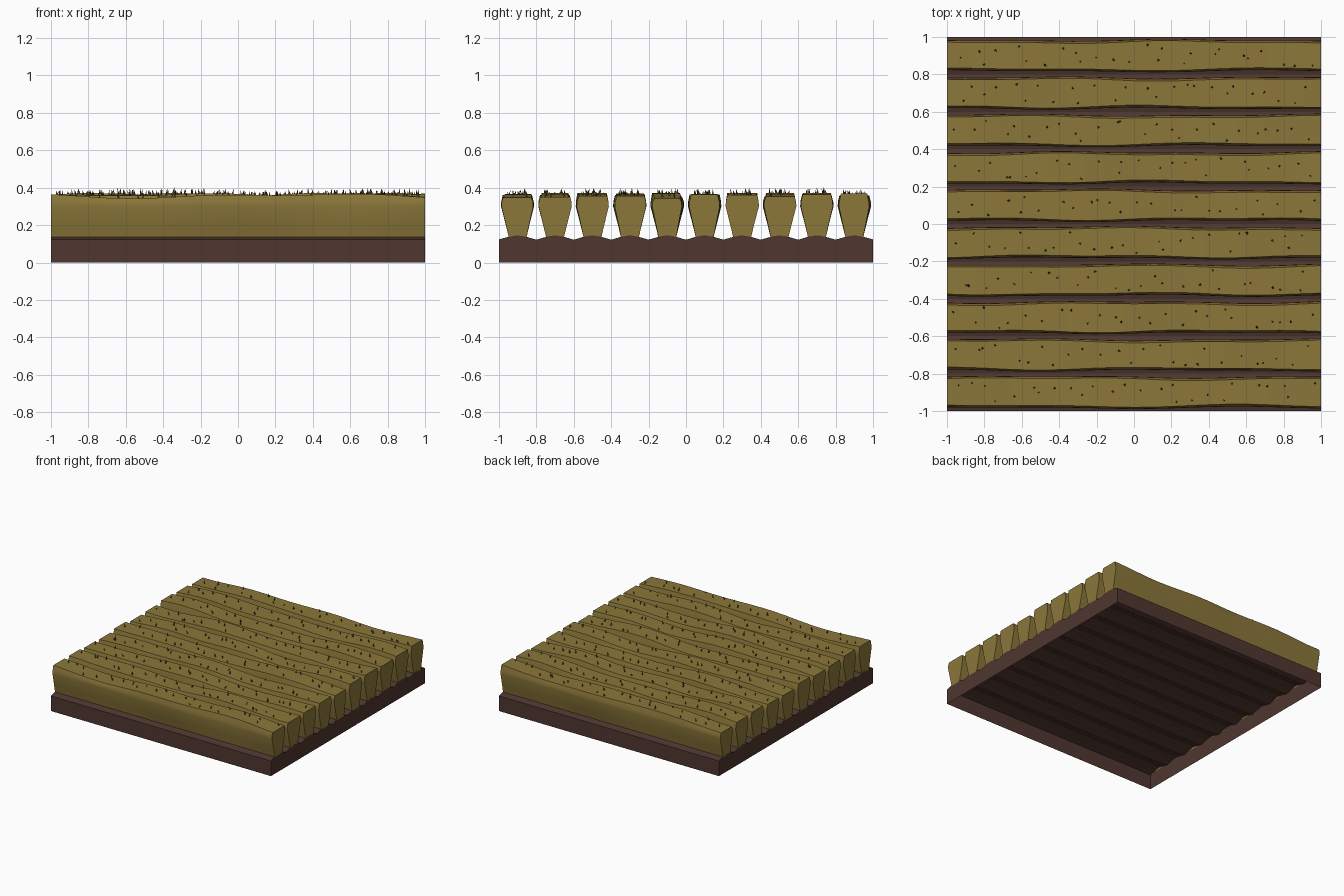
import bpy, bmesh, math, random

if "Cube" in bpy.data.objects:
    bpy.data.objects.remove(bpy.data.objects["Cube"])
random.seed(7)


def material(name, rgb):
    m = bpy.data.materials.new(name)
    m.diffuse_color = (*rgb, 1)
    m.use_nodes = True
    m.node_tree.nodes["Principled BSDF"].inputs["Base Color"].default_value = m.diffuse_color
    return m


SOIL = material("dark_soil", (0.08, 0.037, 0.029))
STRAW = material("olive_straw", (0.26, 0.185, 0.042))
STUBBLE = material("dark_stubble", (0.09, 0.07, 0.02))


def finish(bm, name, mat, smooth=None):
    me = bpy.data.meshes.new(name)
    bm.to_mesh(me)
    bm.free()
    me.materials.append(mat)
    ob = bpy.data.objects.new(name, me)
    bpy.context.collection.objects.link(ob)
    if smooth:
        bpy.ops.object.select_all(action='DESELECT')
        ob.select_set(True)
        bpy.context.view_layer.objects.active = ob
        bpy.ops.object.shade_smooth_by_angle(angle=math.radians(smooth))
    return ob


# Soil tray: furrowed top and four walls, open underneath
bm = bmesh.new()
top = [(-1, 0.124)]
for i in range(10):
    c = -0.9 + 0.2 * i
    top += [(c - 0.045, 0.138), (c, 0.146), (c + 0.045, 0.138), (c + 0.1, 0.122)]
top[-1] = (1, 0.124)
left, right = ([bm.verts.new((x, y, z)) for y, z in top] for x in (-1, 1))
for i in range(len(top) - 1):
    bm.faces.new((left[i], right[i], right[i + 1], left[i + 1]))
foot = [bm.verts.new(p) for p in ((-1, -1, 0), (1, -1, 0), (1, 1, 0), (-1, 1, 0))]
bm.faces.new((foot[0], foot[1], right[0], left[0]))
bm.faces.new((foot[2], foot[3], left[-1], right[-1]))
bm.faces.new([foot[1], foot[2]] + right[::-1])
bm.faces.new([foot[3], foot[0]] + left)
finish(bm, "furrowed_soil", SOIL)

# Crop rows: swelling cross-section swept along x with a gentle wobble
SEG = 18
PROFILE = [(0.047, 0.132), (0.062, 0.205), (0.083, 0.3), (0.081, 0.325)]


def wave():
    a, b = random.uniform(0, 6.3), random.uniform(0, 6.3)
    f, g = random.uniform(3.5, 5), random.uniform(7, 9)
    return lambda x: 0.6 * math.sin(f * x + a) + 0.4 * math.sin(g * x + b)


stalks = bmesh.new()
for i in range(10):
    c = -0.9 + 0.2 * i
    near, far, lift = wave(), wave(), wave()

    def height(x):
        return 0.357 + 0.015 * lift(x)

    bm = bmesh.new()
    rings = []
    for s in range(SEG + 1):
        x = -1 + 2 * s / SEG
        pts = PROFILE + [(0.072, height(x))]
        ring = []
        for side, w, half in ((-1, near, pts), (1, far, pts[::-1])):
            for h, z in half:
                k = (z - 0.132) / 0.22          # wobble grows with height
                ring.append(bm.verts.new((x, c + side * (h + 0.009 * k * w(x)), z)))
        rings.append(ring)
    n = len(rings[0])
    for a, b in zip(rings, rings[1:]):
        for j in range(n - 1):
            bm.faces.new((a[j], b[j], b[j + 1], a[j + 1]))
    bm.faces.new(rings[0])
    bm.faces.new(rings[-1][::-1])
    bmesh.ops.recalc_face_normals(bm, faces=bm.faces)
    finish(bm, f"crop_row_{i + 1}", STRAW, 30)

    # Stubble spikes scattered on the top of this row
    for k in range(26):
        x = -0.97 + 1.94 * (k + random.random()) / 26
        y = c + random.uniform(-0.055, 0.055)
        z = height(x) - 0.004
        r, t = random.uniform(0.005, 0.009), random.uniform(0, 6.3)
        base = [stalks.verts.new((x + r * math.cos(t + q * 2.094),
                                  y + r * math.sin(t + q * 2.094), z)) for q in range(3)]
        tip = stalks.verts.new((x + random.uniform(-0.01, 0.01),
                                y + random.uniform(-0.01, 0.01),
                                z + random.uniform(0.022, 0.038)))
        for q in range(3):
            stalks.faces.new((base[q], base[(q + 1) % 3], tip))
finish(stalks, "stubble_spikes", STUBBLE)
